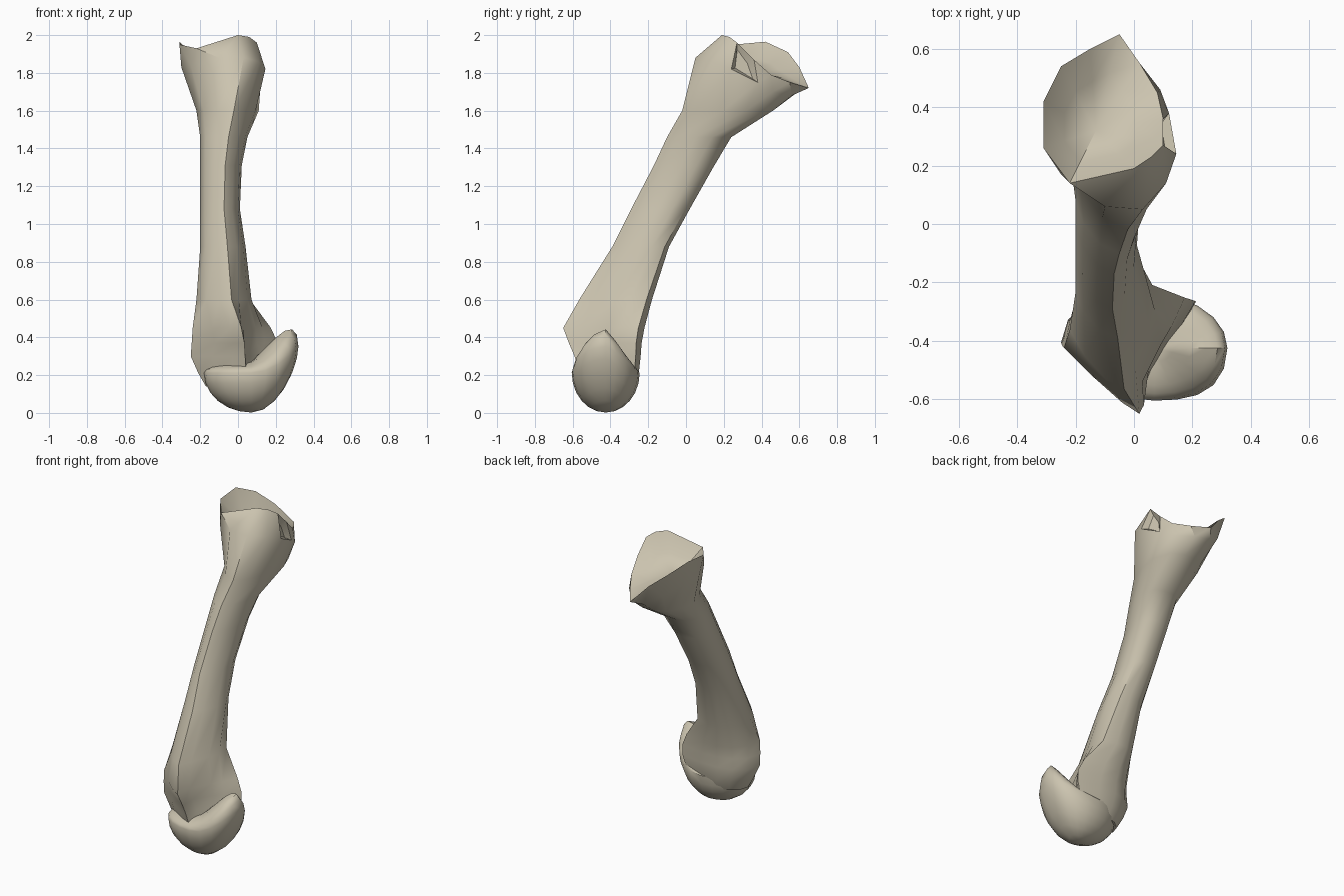
import bpy
import bmesh
from mathutils import Vector

default_cube = bpy.data.objects.get("Cube")
if default_cube:
    bpy.data.objects.remove(default_cube, do_unlink=True)

bone_colour = (0.60, 0.55, 0.43, 1.0)
bone_material = bpy.data.materials.new("pale bone")
bone_material.use_nodes = True
bone_material.diffuse_color = bone_colour
bone_material.node_tree.nodes["Principled BSDF"].inputs["Base Color"].default_value = bone_colour


def finish(bm, name, crease_angle):
    """Turn a bmesh into a smooth shaded bone coloured object."""
    bmesh.ops.recalc_face_normals(bm, faces=bm.faces)
    mesh = bpy.data.meshes.new(name)
    bm.to_mesh(mesh)
    bm.free()
    part = bpy.data.objects.new(name, mesh)
    bpy.context.collection.objects.link(part)
    mesh.materials.append(bone_material)
    bpy.ops.object.select_all(action="DESELECT")
    part.select_set(True)
    bpy.context.view_layer.objects.active = part
    bpy.ops.object.shade_smooth_by_angle(angle=crease_angle)


def bridge(bm, lower, upper):
    """Join two rings of equal length with quads."""
    faces = []
    for i in range(len(lower)):
        j = (i + 1) % len(lower)
        faces.append(bm.faces.new((lower[i], lower[j], upper[j], upper[i])))
    return faces


# Shaft cross-section: a ridge at the front, a broad rounded back
section = [(0.2, -1), (0.6, -0.7), (0.9, -0.1), (1, 0.4), (0.75, 0.85), (0.3, 1),
           (-0.2, 1), (-0.6, 0.85), (-0.9, 0.5), (-1, 0.05), (-0.77, -0.42), (-0.32, -0.82)]

# How far pinching moves some section points: hollows beside the ridge,
# a thin plate at the back, and a flatter front
pinch_shift = {1: (-1, 0.6), 2: (-1, 0.6), 3: (-0.8, 0), 4: (0.5, 0),
               10: (0.7, 0), 11: (0.7, 0)}

# Shaft stations: height, x range, y range, amount of pinching
stations = [
    (0.14, -0.17, 0.18, -0.53, -0.28, 0.1),
    (0.21, -0.21, 0.21, -0.56, -0.25, 0.25),
    (0.30, -0.25, 0.23, -0.59, -0.24, 0.35),
    (0.37, -0.245, 0.22, -0.62, -0.235, 0.42),
    (0.45, -0.24, 0.19, -0.65, -0.22, 0.35),
    (0.60, -0.22, 0.09, -0.565, -0.18, 0.15),
    (0.88, -0.20, 0.04, -0.39, -0.09, 0),
    (1.08, -0.20, 0.01, -0.29, 0.02, 0),
    (1.31, -0.20, 0.02, -0.17, 0.15, 0),
    (1.46, -0.20, 0.05, -0.10, 0.24, 0),
    (1.60, -0.22, 0.11, -0.02, 0.46, 0),
]

# Flared collar under the socket, and the socket's wavy rim
collar = [(0.03, 0.05, 1.88), (0.11, 0.14, 1.86), (0.145, 0.24, 1.82), (0.12, 0.38, 1.75),
          (0.09, 0.46, 1.70), (0, 0.56, 1.68), (-0.1, 0.58, 1.69), (-0.2, 0.53, 1.75),
          (-0.27, 0.42, 1.8), (-0.3, 0.29, 1.83), (-0.25, 0.17, 1.84), (-0.1, 0.06, 1.88)]
rim = [(0, 0.19, 2), (0.06, 0.23, 1.99), (0.1, 0.27, 1.96), (0.1, 0.36, 1.87),
       (0.08, 0.45, 1.79), (0.02, 0.55, 1.75), (-0.05, 0.65, 1.72), (-0.15, 0.6, 1.83),
       (-0.25, 0.54, 1.91), (-0.31, 0.42, 1.965), (-0.31, 0.26, 1.95), (-0.22, 0.14, 1.93)]

# Shaft, collar and socket lofted as one skin
bm = bmesh.new()
rings = []
for z, x_low, x_high, y_low, y_high, pinch in stations:
    ring = []
    for index, (u, v) in enumerate(section):
        shift_u, shift_v = pinch_shift.get(index, (0, 0))
        u += pinch * shift_u
        v += pinch * shift_v
        x = (x_low + x_high) / 2 + u * (x_high - x_low) / 2
        y = (y_low + y_high) / 2 + v * (y_high - y_low) / 2
        ring.append(bm.verts.new((x, y, z)))
    rings.append(ring)
rings.append([bm.verts.new(point) for point in collar])
rings.append([bm.verts.new(point) for point in rim])

# Shallow hollow of the socket
floor = Vector((-0.13, 0.32, 1.81))
ring = []
for point in rim:
    offset = Vector(point) - floor
    ring.append(bm.verts.new(floor + offset * Vector((0.6, 0.6, 0.4))))
rings.append(ring)

skin = [bridge(bm, lower, upper) for lower, upper in zip(rings, rings[1:])]
bm.faces.new(list(reversed(rings[0])))
middle = bm.verts.new(floor)
for i in range(len(ring)):
    bm.faces.new((ring[i], ring[(i + 1) % len(ring)], middle))

# Small pit on the side of the collar
bmesh.ops.recalc_face_normals(bm, faces=bm.faces)
pit_face = skin[-2][2]
bmesh.ops.inset_individual(bm, faces=[pit_face], thickness=0.032, depth=-0.03)
finish(bm, "shaft_and_socket", 0.75)

# Rounded joint knob at the lower end: squarer at the outer front, low beside
# the ridge, with a crest rising on its outer side and a cut away back
bm = bmesh.new()
bmesh.ops.create_uvsphere(bm, u_segments=20, v_segments=12, radius=1)
for vert in bm.verts:
    a, b, c = vert.co
    outer = max(a, 0)
    lift = 0.14 * outer ** 2
    if c < 0:
        height = 0.21
    else:
        height = 0.06 + 0.12 * outer + 0.1 * outer * (1 - abs(b))
    if b < 0:
        b *= 1 + 0.3 * outer ** 2
    else:
        lift *= 1 - 0.5 * b
        if c > 0:
            height *= 1 - 0.6 * b
    vert.co = (0.07 + 0.25 * a, -0.425 + 0.18 * b, 0.212 + height * c + lift)
finish(bm, "joint_knob", 0.7)
